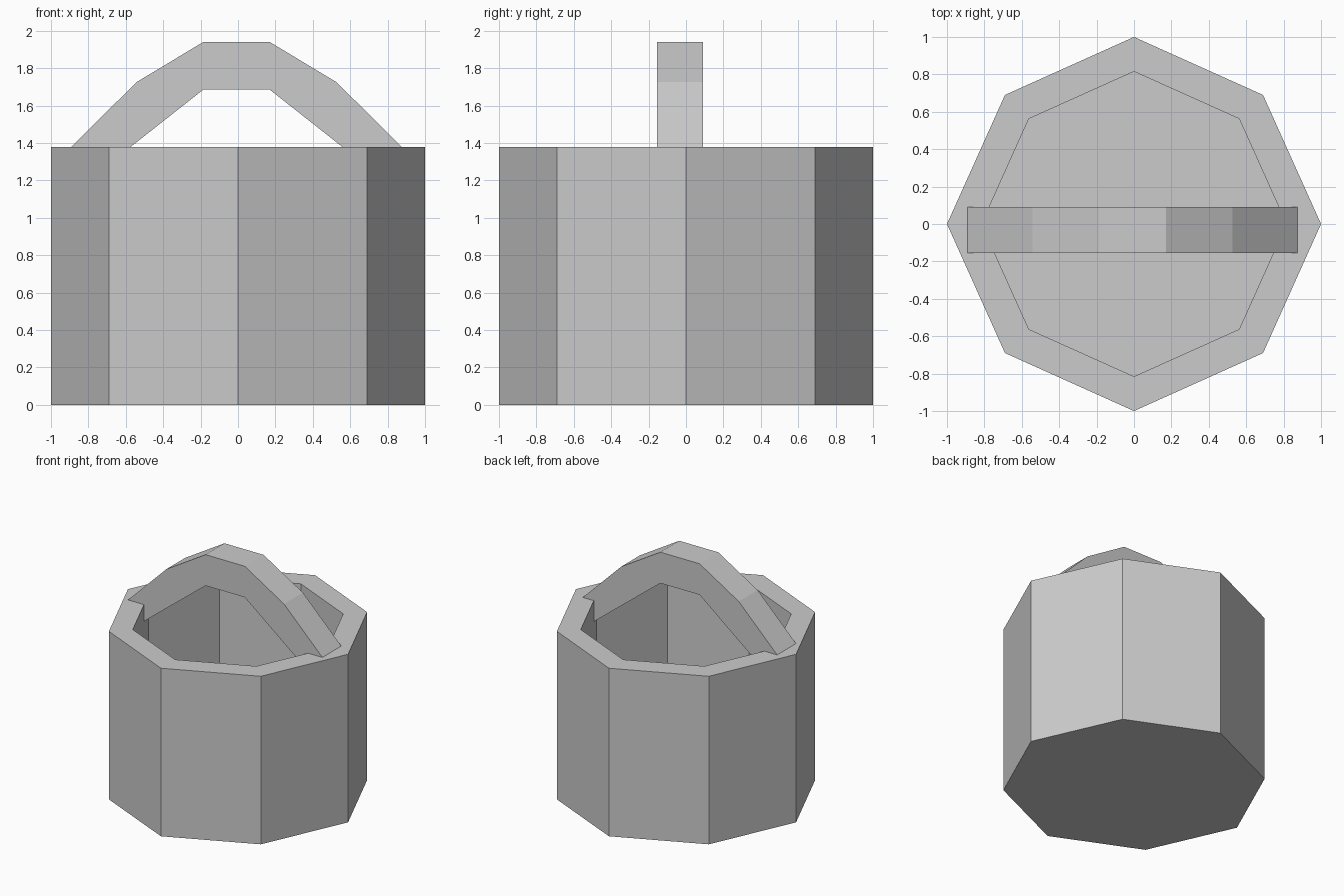
import bpy, bmesh

if "Cube" in bpy.data.objects:
    bpy.data.objects.remove(bpy.data.objects["Cube"])

HEIGHT, FLOOR, INNER = 1.38, 0.15, 0.815


def make_object(name, bm):
    bmesh.ops.recalc_face_normals(bm, faces=bm.faces)
    mesh = bpy.data.meshes.new(name)
    bm.to_mesh(mesh)
    bm.free()
    obj = bpy.data.objects.new(name, mesh)
    bpy.context.collection.objects.link(obj)
    return obj


# Bucket: one octagon outline lofted up the outside and down the inside
octagon = [(1, 0), (.69, .69), (0, 1), (-.69, .69),
           (-1, 0), (-.69, -.69), (0, -1), (.69, -.69)]
bm = bmesh.new()
rings = [[bm.verts.new((x * s, y * s, z)) for x, y in octagon]
         for s, z in [(1, 0), (1, HEIGHT), (INNER, HEIGHT), (INNER, FLOOR)]]
for low, high in zip(rings, rings[1:]):
    for i in range(8):
        j = (i + 1) % 8
        bm.faces.new((low[i], low[j], high[j], high[i]))
bm.faces.new(rings[0])
bm.faces.new(rings[-1])
make_object("bucket", bm)

# Handle: half arch profile mirrored about its centre, extruded in y;
# the ends are buried in the bucket wall
CENTRE_X = -0.008
outer = [(.178, 1.94), (.535, 1.725), (.888, 1.375)]
inner = [(.178, 1.685), (.565, 1.38), (.83, 1.17)]
Y0, Y1 = -0.155, 0.09
bm = bmesh.new()


def row(y, points):
    full = [(-x, z) for x, z in reversed(points)] + points
    return [bm.verts.new((CENTRE_X + x, y, z)) for x, z in full]


front = [row(Y0, outer), row(Y0, inner)]
back = [row(Y1, outer), row(Y1, inner)]
strips = [(front[0], front[1]), (back[0], back[1]),
          (front[0], back[0]), (front[1], back[1])]
for a, b in strips:
    for i in range(5):
        bm.faces.new((a[i], a[i + 1], b[i + 1], b[i]))
for i in (0, -1):
    bm.faces.new((front[0][i], front[1][i], back[1][i], back[0][i]))
make_object("handle", bm)
